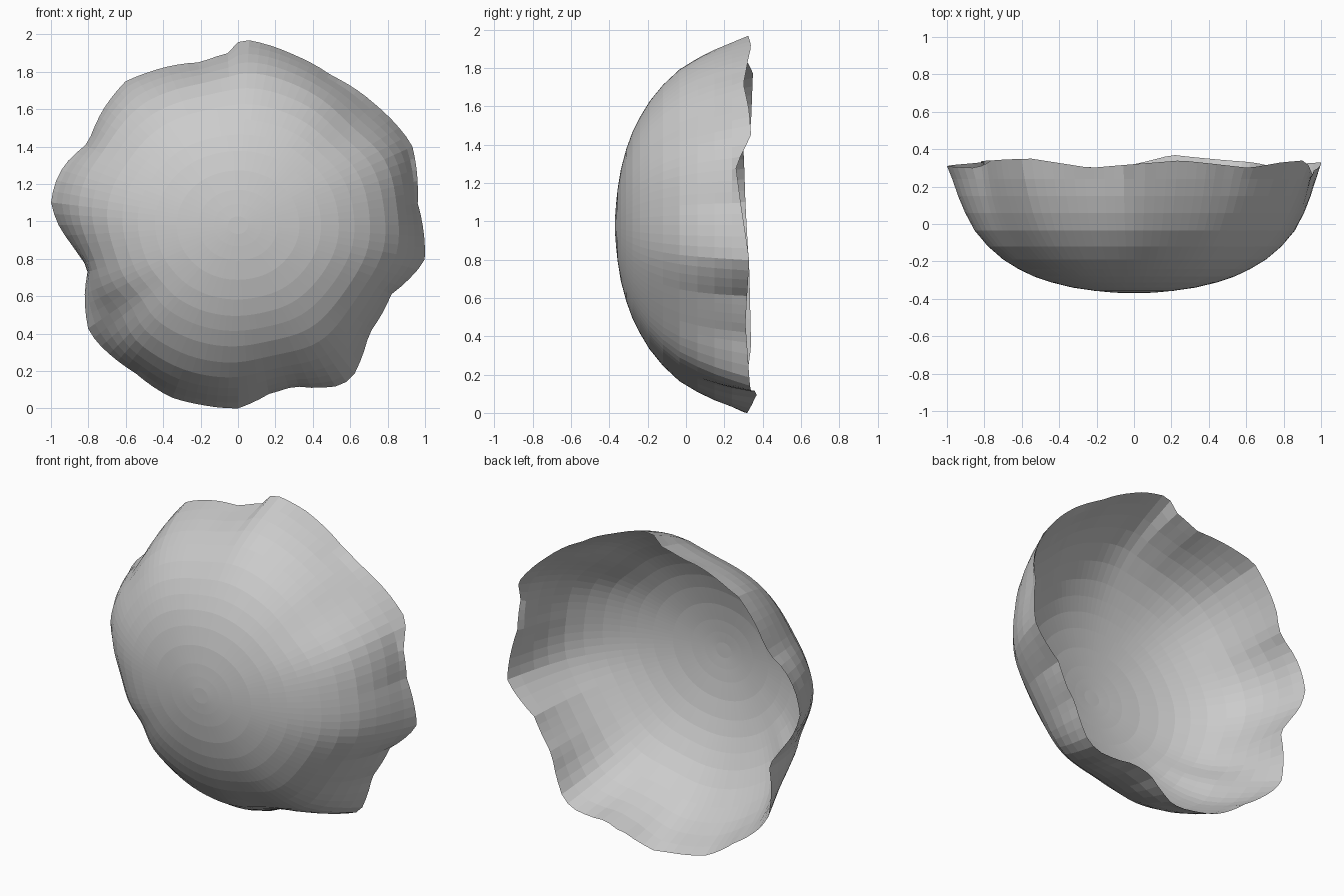
import bpy, bmesh, math

if "Cube" in bpy.data.objects:
    bpy.data.objects.remove(bpy.data.objects["Cube"])

SEGS = 104
CZ = 0.98

# wavy rim outline seen from the front (x, z)
RIM = [(0.96, 1.1), (0.93, 1.41), (0.74, 1.62), (0.5, 1.78), (0.3, 1.89), (0.1, 1.96),
       (0.02, 1.975), (-0.01, 1.95), (-0.05, 1.9), (-0.2, 1.85), (-0.5, 1.79), (-0.6, 1.75),
       (-0.72, 1.6), (-0.8, 1.42), (-0.93, 1.3), (-0.98, 1.2), (-1.0, 1.1), (-0.97, 1.0),
       (-0.87, 0.85), (-0.8, 0.75), (-0.82, 0.6), (-0.8, 0.42), (-0.75, 0.35), (-0.55, 0.19),
       (-0.36, 0.06), (-0.2, 0.02), (0.0, 0.0), (0.17, 0.08), (0.3, 0.12), (0.4, 0.11),
       (0.54, 0.12), (0.61, 0.16), (0.7, 0.4), (0.82, 0.61), (0.96, 0.74), (1.0, 0.8)]
# rim depth by angle in degrees (angle, y)
RIM_Y = [(5, 0.29), (18, 0.26), (27, 0.34), (37, 0.33), (50, 0.30), (75, 0.34), (90, 0.32),
         (105, 0.30), (125, 0.35), (145, 0.34), (155, 0.30), (173, 0.31), (195, 0.33),
         (220, 0.34), (240, 0.31), (265, 0.30), (283, 0.37), (300, 0.34), (325, 0.31), (350, 0.33)]
# bowl cross-section (radius, y)
PROFILE = [(0.05, -0.37), (0.12, -0.365), (0.2, -0.357), (0.31, -0.34), (0.42, -0.312),
           (0.51, -0.28), (0.59, -0.24), (0.67, -0.19), (0.75, -0.12), (0.82, -0.035),
           (0.868, 0.06), (0.902, 0.15), (0.928, 0.24), (0.95, None)]
# extra grooves in the wall (angle, depth, width)
GROOVES = [(40, 0.04, 13), (216, 0.06, 9)]

RIM_R = sorted((math.degrees(math.atan2(z - CZ, x)) % 360, math.hypot(x, z - CZ)) for x, z in RIM)


def sample(table, a):
    """Linear interpolation in a table that wraps round the circle."""
    a %= 360
    pts = [(table[-1][0] - 360, table[-1][1])] + table + [(table[0][0] + 360, table[0][1])]
    for (a0, v0), (a1, v1) in zip(pts, pts[1:]):
        if a0 <= a <= a1:
            return v0 + (v1 - v0) * (a - a0) / (a1 - a0)


def soft_rim(a, sigma=7):
    """Rim radius blurred round the circle, for the lower wall."""
    ws = [(d, math.exp(-0.5 * (d / sigma) ** 2)) for d in range(-18, 19, 3)]
    return sum(sample(RIM_R, a + d) * w for d, w in ws) / sum(w for _, w in ws)


def wall_point(a, r, y):
    t = math.radians(a)
    f = r / 0.95
    if y is None:
        y = sample(RIM_Y, a)
    w = f ** 3
    sharp = f ** 12
    edge = sharp * sample(RIM_R, a) + (1 - sharp) * soft_rim(a)
    rad = r * (1 + w * (edge / 0.95 - 1))
    rad *= 1 + 0.06 * (1 - w) * math.cos(2 * t)
    for ga, depth, width in GROOVES:
        rad -= depth * 15 * f**6 * (1 - f) * math.exp(-((a - ga) / width) ** 2)
    return rad * math.cos(t), y, CZ + rad * math.sin(t)


# open wavy shell: rings swept from the centre to the rim
bm = bmesh.new()
rings = [[bm.verts.new(wall_point(i * 360 / SEGS, r, y)) for i in range(SEGS)] for r, y in PROFILE]
centre = bm.verts.new((0, -0.37, CZ))
for i in range(SEGS):
    j = (i + 1) % SEGS
    bm.faces.new((centre, rings[0][i], rings[0][j]))
    for a, b in zip(rings, rings[1:]):
        bm.faces.new((a[i], b[i], b[j], a[j]))
bmesh.ops.recalc_face_normals(bm, faces=bm.faces)
if min(bm.faces, key=lambda f: f.calc_center_median().y).normal.y > 0:
    bmesh.ops.reverse_faces(bm, faces=bm.faces)
mesh = bpy.data.meshes.new("wavy_shell")
bm.to_mesh(mesh)
bm.free()
bpy.context.collection.objects.link(bpy.data.objects.new("wavy_shell", mesh))
